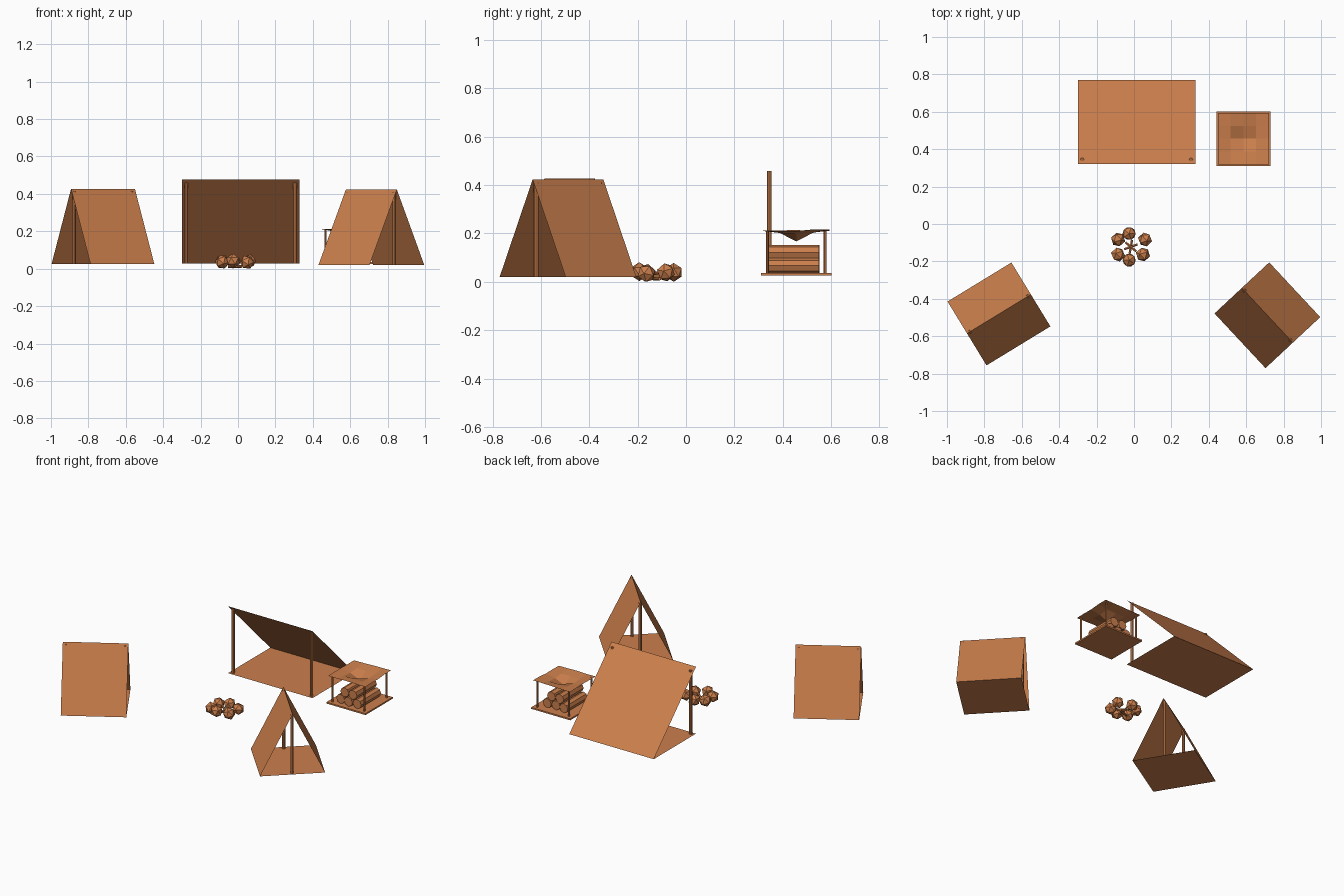
import bpy, bmesh, math, random
from mathutils import Vector, Matrix

if "Cube" in bpy.data.objects:
    bpy.data.objects.remove(bpy.data.objects["Cube"])

random.seed(4)
mat = bpy.data.materials.new("tan brown")
mat.diffuse_color = (0.604, 0.214, 0.073, 1)
mat.use_nodes = True
mat.node_tree.nodes["Principled BSDF"].inputs["Base Color"].default_value = mat.diffuse_color


def finish(name, bm, matrix=None):
    me = bpy.data.meshes.new(name)
    bm.to_mesh(me)
    bm.free()
    me.materials.append(mat)
    ob = bpy.data.objects.new(name, me)
    bpy.context.collection.objects.link(ob)
    if matrix:
        ob.matrix_world = matrix
    return ob


def sheet(name, corners, matrix=None):
    """Single flat cloth panel."""
    bm = bmesh.new()
    bm.faces.new([bm.verts.new(c) for c in corners])
    return finish(name, bm, matrix)


def rod(name, a, b, r, sides=8, matrix=None):
    """Straight pole or log from a to b."""
    a, b = Vector(a), Vector(b)
    d = b - a
    bm = bmesh.new()
    bmesh.ops.create_cone(bm, cap_ends=True, segments=sides, radius1=r, radius2=r, depth=d.length)
    m = Matrix.Translation((a + b) / 2) @ d.to_track_quat('Z', 'Y').to_matrix().to_4x4()
    bmesh.ops.transform(bm, matrix=m, verts=bm.verts)
    return finish(name, bm, matrix)


# Two open ridge tents: two slopes, a groundsheet and a pole near each end
def tent(name, x, y, z, angle, h=0.403, s=0.2):
    m = Matrix.Translation((x, y, z)) @ Matrix.Rotation(math.radians(angle), 4, 'Z')
    for side, label in ((1, "left"), (-1, "right")):
        sheet(f"{name}_{label}_slope",
              [(-s, side * s, 0), (s, side * s, 0), (s, 0, h), (-s, 0, h)][::side], m)
    sheet(f"{name}_groundsheet", [(-s, -s, 0), (s, -s, 0), (s, s, 0), (-s, s, 0)], m)
    for end, label in ((1, "front"), (-1, "back")):
        px = end * (s - 0.02)
        rod(f"{name}_{label}_pole", (px, 0, 0), (px, 0, h - 0.012), 0.01, 8, m)


tent("left_tent", -0.722, -0.481, 0.024, 31.4)
tent("right_tent", 0.713, -0.488, 0.02, -47)

# Lean-to shelter
x0, x1, y0, y1, zb, zt = -0.30, 0.328, 0.322, 0.771, 0.028, 0.478
sheet("lean_to_roof", [(x0, y0, zt), (x1, y0, zt), (x1, y1, zb), (x0, y1, zb)])
sheet("lean_to_floor", [(x0, y0, zb), (x1, y0, zb), (x1, y1, zb), (x0, y1, zb)])
for i, px in enumerate((x0 + 0.023, x1 - 0.023)):
    rod(f"lean_to_pole_{i + 1}", (px, y0 + 0.022, zb), (px, y0 + 0.022, 0.458), 0.01)

# Wood store platform
cx, cy = 0.585, 0.456
bm = bmesh.new()
bmesh.ops.create_cube(bm, size=1, matrix=Matrix.Translation((cx, cy, 0.031)) @ Matrix.Diagonal((0.29, 0.29, 0.01, 1)))
finish("wood_store_platform", bm)

# Wood store posts
for i, (sx, sy) in enumerate([(-1, -1), (1, -1), (1, 1), (-1, 1)]):
    px, py = cx + sx * 0.118, cy + sy * 0.119
    rod(f"wood_store_post_{i + 1}", (px, py, 0.033), (px, py, 0.21), 0.006, 6)

# Sagging cloth canopy
bm = bmesh.new()
bmesh.ops.create_grid(bm, x_segments=4, y_segments=4, size=0.137)
for v in bm.verts:
    ring = round(max(abs(v.co.x), abs(v.co.y)) / 0.0685)
    v.co.z = (0.167, 0.2, 0.214)[ring] + (random.uniform(-0.005, 0.004) if ring else 0)
    v.co.x += cx
    v.co.y += cy
finish("wood_store_canopy", bm)

# Stacked logs, three below and two above
r = 0.031
for row, count in enumerate((3, 2)):
    for i in range(count):
        lx = cx + (i - (count - 1) / 2) * 2 * r
        lz = 0.036 + r + row * r * 1.74
        dy = random.uniform(-0.004, 0.004)
        rod(f"log_{row + 1}_{i + 1}", (lx, 0.339 + dy, lz), (lx, 0.55 + dy, lz), r)

# Ring of campfire stones
fx, fy = -0.017, -0.122
stones = [(-0.026, -0.051), (0.059, -0.083), (0.048, -0.163),
          (-0.026, -0.193), (-0.085, -0.163), (-0.085, -0.083)]
for i, (sx, sy) in enumerate(stones):
    bm = bmesh.new()
    bmesh.ops.create_icosphere(bm, subdivisions=1, radius=0.039)
    rot = Matrix.Rotation(i * 1.05, 4, 'Z') @ Matrix.Rotation(0.35 * (i % 3), 4, 'X')
    bmesh.ops.transform(bm, matrix=rot, verts=bm.verts)
    low = min(v.co.z for v in bm.verts)
    finish(f"fire_stone_{i + 1}", bm, Matrix.Translation((sx, sy, -low + 0.003 * (i % 2))))

# Kindling crossing inside the ring
for i in range(3):
    a = math.radians(20 + 60 * i)
    dx, dy, z = 0.038 * math.cos(a), 0.038 * math.sin(a), 0.012 + 0.012 * i
    rod(f"kindling_{i + 1}", (fx - dx, fy - dy, z), (fx + dx, fy + dy, z), 0.007, 6)
